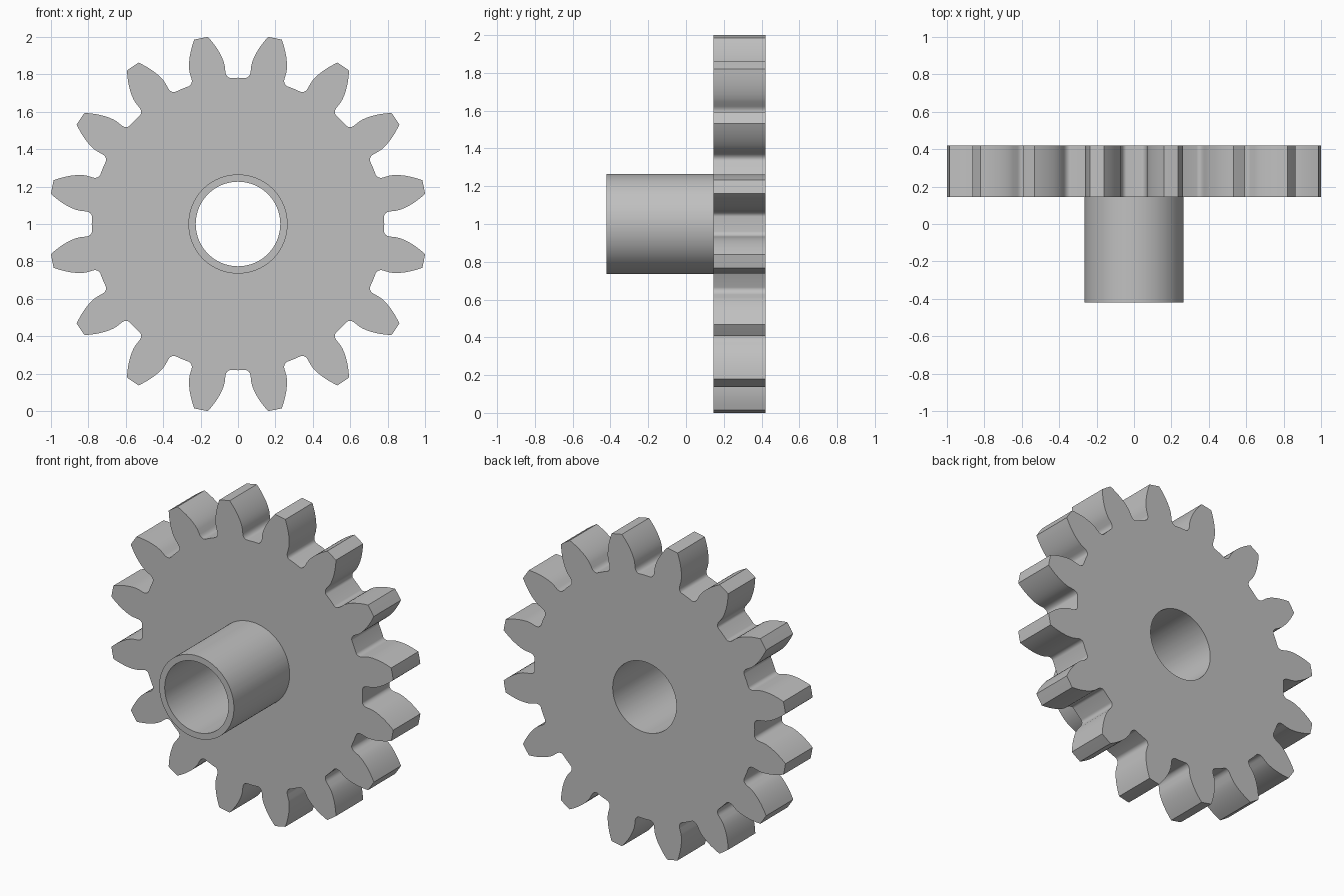
import bpy, bmesh
from math import sin, cos, tan, acos, radians, pi, sqrt

if "Cube" in bpy.data.objects:
    bpy.data.objects.remove(bpy.data.objects["Cube"])

TEETH = 16
TIP_R, ROOT_R = 1.013, 0.782
PITCH_R = TIP_R * TEETH / (TEETH + 2)
BASE_R = PITCH_R * cos(radians(20))
HUB_R, BORE_R = 0.265, 0.226
FRONT, WEB, BACK = -0.42, 0.145, 0.42


def involute(r):
    a = acos(min(1, BASE_R / r))
    return tan(a) - a


def half_angle(r):
    """Half the angular width of a tooth at radius r."""
    return pi / (2 * TEETH) + involute(PITCH_R) - involute(r)


# Half a tooth, from the middle of the tip down to the root: (angle, radius)
STEPS = 8
half = []
for i in range(STEPS + 1):
    r = TIP_R + (BASE_R - TIP_R) * i / STEPS
    half.append((half_angle(r), r))
wall = half[-1][0] + 0.0005
fillet_h, fillet_w = 0.035, 0.033
for i in range(7):
    t = i / 6 * pi / 2
    half.append((wall + fillet_w * (1 - cos(t)),
                 ROOT_R + fillet_h * (1 - sin(t))))

# Mirror the half and add middles of the tip and the root
tooth = [(-a, r) for a, r in reversed(half)] + [(0, TIP_R)] + half
tooth.append((pi / TEETH, ROOT_R))
outline = []
for k in range(TEETH):
    centre = (k + 0.5) * 2 * pi / TEETH
    outline += [(centre + a, r) for a, r in tooth]


def ring(bm, y, radius=None):
    """Loop of vertices around the axle, toothed unless a radius is given."""
    return [bm.verts.new(((radius or r) * cos(a), y, 1 + (radius or r) * sin(a)))
            for a, r in outline]


# Closed loft: toothed rim, back face, bore, hub end, hub wall, front face
bm = bmesh.new()
rings = [ring(bm, WEB), ring(bm, BACK),
         ring(bm, BACK, BORE_R), ring(bm, FRONT, BORE_R),
         ring(bm, FRONT, HUB_R), ring(bm, WEB, HUB_R)]
n = len(outline)
for j, low in enumerate(rings):
    high = rings[(j + 1) % len(rings)]
    for i in range(n):
        m = (i + 1) % n
        bm.faces.new((low[i], low[m], high[m], high[i]))
bmesh.ops.recalc_face_normals(bm, faces=bm.faces)
mesh = bpy.data.meshes.new("gear_with_hub")
bm.to_mesh(mesh)
bm.free()

# Plain grey metal
grey = bpy.data.materials.new("grey")
grey.use_nodes = True
colour = (0.53, 0.53, 0.53, 1)
grey.diffuse_color = colour
grey.node_tree.nodes["Principled BSDF"].inputs["Base Color"].default_value = colour
mesh.materials.append(grey)

gear = bpy.data.objects.new("gear_with_hub", mesh)
bpy.context.collection.objects.link(gear)
bpy.ops.object.select_all(action="DESELECT")
gear.select_set(True)
bpy.context.view_layer.objects.active = gear
bpy.ops.object.shade_smooth_by_angle(angle=radians(30))
